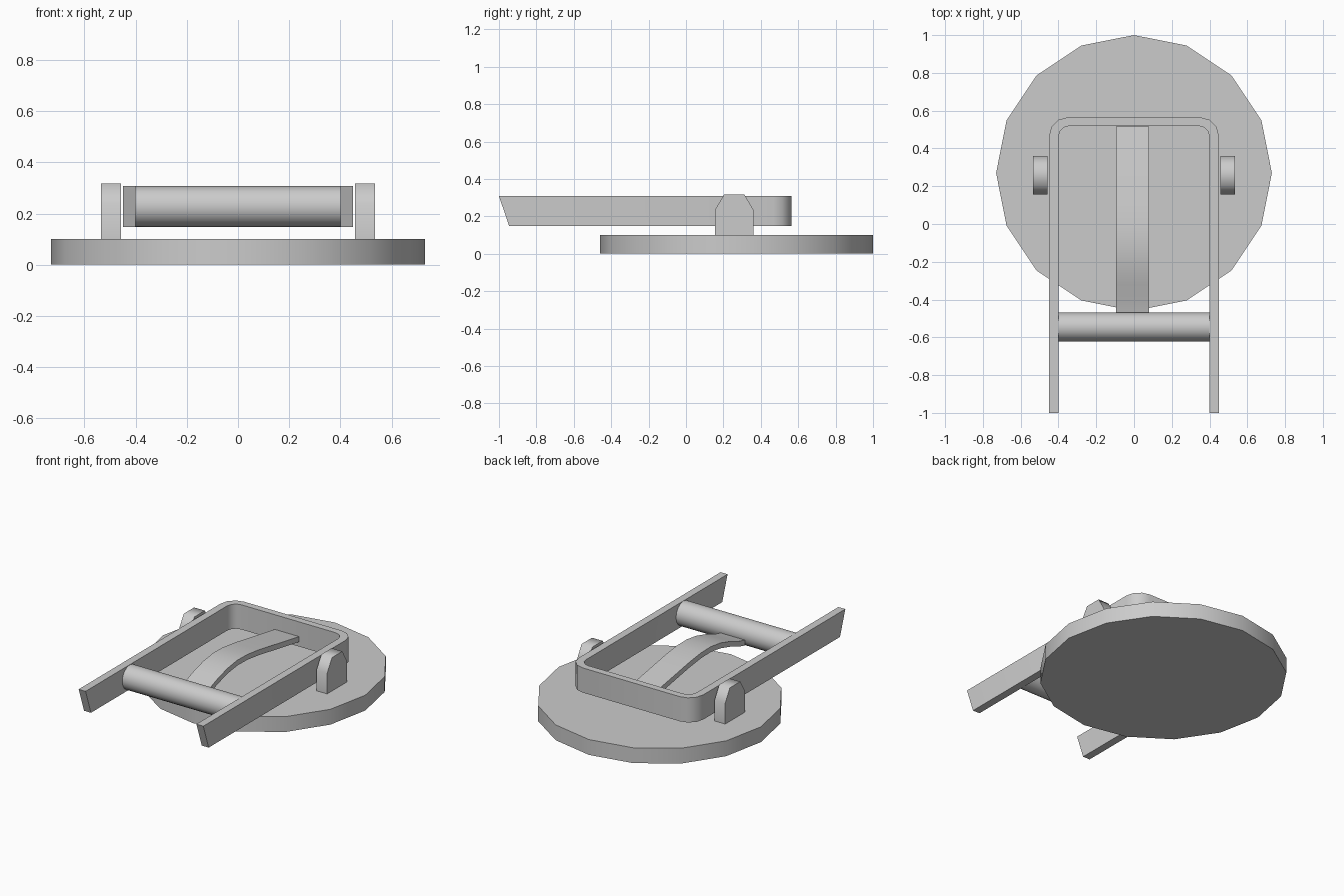
import bpy, math
from math import cos, sin, pi, radians

if "Cube" in bpy.data.objects:
    bpy.data.objects.remove(bpy.data.objects["Cube"])


def prism(name, ring_a, ring_b, angle=35):
    """Closed solid between two matching outlines."""
    n = len(ring_a)
    faces = [tuple(reversed(range(n))), tuple(range(n, 2 * n))]
    faces += [(i, (i + 1) % n, n + (i + 1) % n, n + i) for i in range(n)]
    mesh = bpy.data.meshes.new(name)
    mesh.from_pydata(list(ring_a) + list(ring_b), [], faces)
    obj = bpy.data.objects.new(name, mesh)
    bpy.context.collection.objects.link(obj)
    bpy.ops.object.select_all(action='DESELECT')
    obj.select_set(True)
    bpy.context.view_layer.objects.active = obj
    bpy.ops.object.mode_set(mode='EDIT')
    bpy.ops.mesh.select_all(action='SELECT')
    bpy.ops.mesh.normals_make_consistent(inside=False)
    bpy.ops.object.mode_set(mode='OBJECT')
    bpy.ops.object.shade_smooth_by_angle(angle=radians(angle))
    return obj


def extrude_x(name, profile, x0, x1, angle=35):
    """Extrude a (y, z) profile along x."""
    return prism(name, [(x0, y, z) for y, z in profile],
                 [(x1, y, z) for y, z in profile], angle)


def u_path(x, y_front, y_back, r, steps=3):
    """Half-open U outline with rounded back corners, left to right."""
    right = [(x - r + r * cos(i * pi / 2 / steps),
              y_back - r + r * sin(i * pi / 2 / steps)) for i in range(steps + 1)]
    right = [(x, y_front)] + right
    return [(-px, py) for px, py in right] + right[::-1]


# round base plate
disc = [(0.73 * cos(i * pi / 8), 0.27 + 0.73 * sin(i * pi / 8)) for i in range(16)]
prism("base_plate", [(x, y, 0) for x, y in disc], [(x, y, 0.1) for x, y in disc])

# U-shaped frame with slanted front ends
outer = u_path(0.45, -1, 0.565, 0.1)
inner = u_path(0.40, -1, 0.52, 0.06)
outline = outer + inner[::-1]
prism("frame", [(x, -0.945 if y == -1 else y, 0.147) for x, y in outline],
      [(x, y, 0.308) for x, y in outline], 40)

# cross roller between the rails
circle = [(-0.545 + 0.077 * cos(i * pi / 8), 0.228 + 0.079 * sin(i * pi / 8))
          for i in range(16)]
extrude_x("roller", circle, -0.405, 0.405)

# arched tongue behind the roller
top = [(0.515, 0.215), (0.3, 0.252), (0.1, 0.287), (-0.02, 0.302), (-0.12, 0.304),
       (-0.22, 0.29), (-0.32, 0.262), (-0.41, 0.228), (-0.475, 0.212)]
bottom = [(y, z - 0.035) for y, z in reversed(top)]
extrude_x("tongue", top + bottom, -0.095, 0.08)

# side posts on the base plate
post = [(0.155, 0.095), (0.36, 0.095), (0.36, 0.235), (0.312, 0.318),
        (0.205, 0.318), (0.155, 0.235)]
for side, label in ((-1, "left"), (1, "right")):
    extrude_x(label + "_post", post, side * 0.458, side * 0.535, 65)
